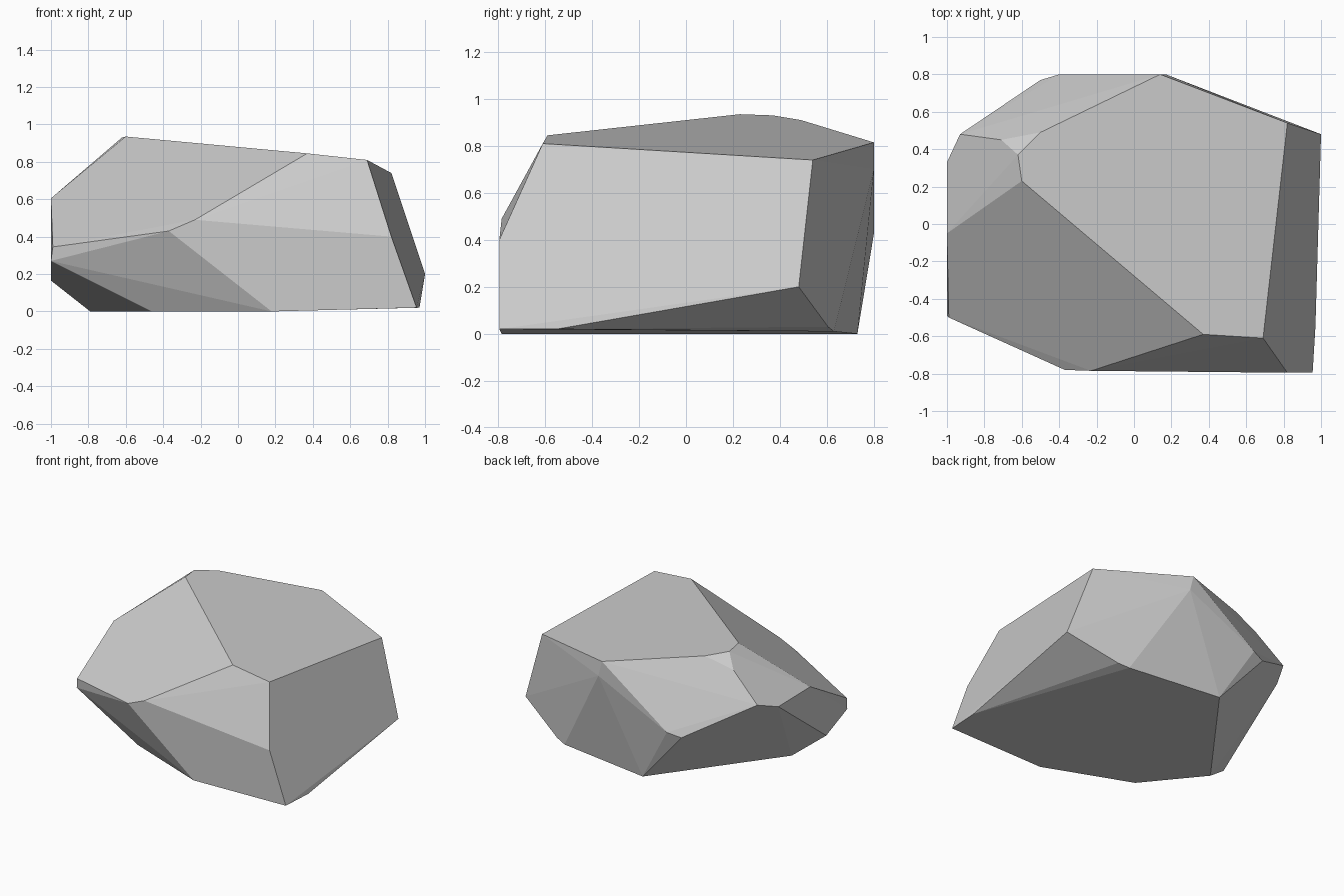
import bpy, bmesh, math

cube = bpy.data.objects.get("Cube")
if cube:
    bpy.data.objects.remove(cube, do_unlink=True)

# Stone colour
stone = bpy.data.materials.new("stone_grey")
stone.use_nodes = True
grey = (0.6, 0.6, 0.6, 1.0)
stone.diffuse_color = grey
bsdf = stone.node_tree.nodes["Principled BSDF"]
bsdf.inputs["Base Color"].default_value = grey
bsdf.inputs["Roughness"].default_value = 0.9

# Corners of the sloping top facet
top = [(-0.60, 0.23, 0.935), (-0.62, 0.37, 0.93), (-0.50, 0.49, 0.91),
       (0.14, 0.80, 0.815), (0.82, 0.54, 0.74), (0.81, 0.525, 0.72),
       (0.69, -0.61, 0.81), (0.37, -0.59, 0.845)]
# Corners around the middle: front, left end, back, right end
middle = [(0.82, -0.795, 0.40), (-0.23, -0.785, 0.49), (-0.37, -0.78, 0.43),
          (-0.99, -0.50, 0.345), (-1.00, -0.49, 0.27), (-1.00, -0.05, 0.605),
          (-1.00, 0.33, 0.60), (-0.93, 0.48, 0.65), (-0.71, 0.45, 0.845),
          (-1.00, -0.24, 0.165), (-0.50, 0.77, 0.40), (-0.40, 0.80, 0.425),
          (0.17, 0.80, 0.70), (1.00, 0.48, 0.20)]
# Corners of the base
base = [(-0.46, -0.535, 0.0), (0.18, -0.785, 0.0), (0.955, -0.795, 0.02),
        (0.97, -0.55, 0.02), (0.65, 0.605, 0.03), (0.57, 0.63, 0.01),
        (-0.15, 0.73, 0.0), (-0.79, -0.13, 0.0)]

# Wrap the corners in a convex shell and merge coplanar triangles into facets
bm = bmesh.new()
for co in top + middle + base:
    bm.verts.new(co)
hull = bmesh.ops.convex_hull(bm, input=bm.verts[:])
loose = [v for v in bm.verts if not v.link_faces]
bmesh.ops.delete(bm, geom=loose, context='VERTS')
bmesh.ops.dissolve_limit(bm, angle_limit=math.radians(3),
                         verts=bm.verts[:], edges=bm.edges[:])
bmesh.ops.recalc_face_normals(bm, faces=bm.faces[:])

mesh = bpy.data.meshes.new("rock")
bm.to_mesh(mesh)
bm.free()
mesh.materials.append(stone)
rock = bpy.data.objects.new("rock", mesh)
bpy.context.collection.objects.link(rock)
